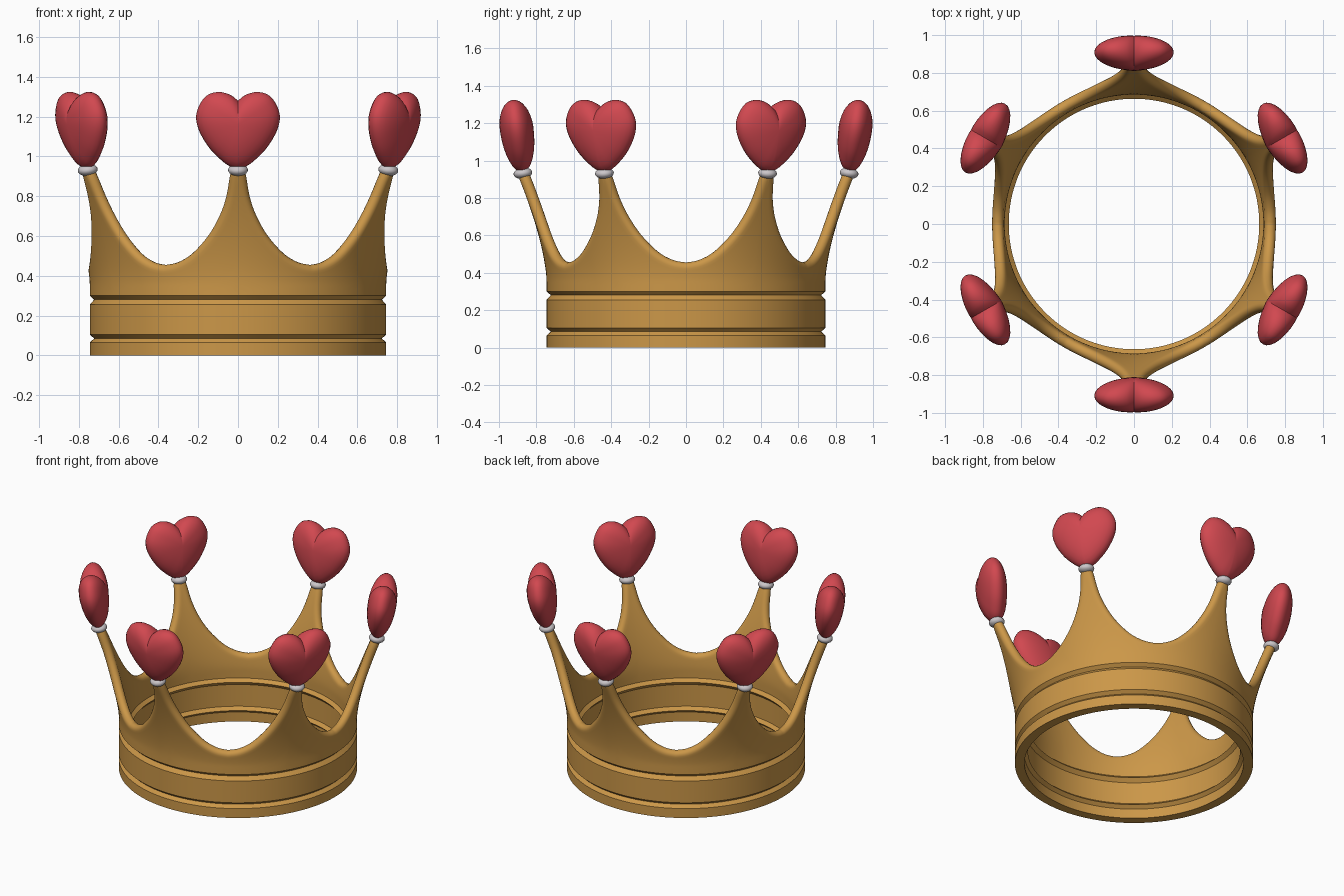
import bpy, bmesh
from math import sin, cos, pi, radians
from mathutils import Matrix, Vector

cube = bpy.data.objects.get("Cube")
if cube:
    bpy.data.objects.remove(cube, do_unlink=True)


def material(name, rgb, rough=0.5):
    m = bpy.data.materials.new(name)
    m.use_nodes = True
    m.diffuse_color = (*rgb, 1)
    bsdf = m.node_tree.nodes["Principled BSDF"]
    bsdf.inputs["Base Color"].default_value = (*rgb, 1)
    bsdf.inputs["Roughness"].default_value = rough
    return m


gold = material("gold", (0.60, 0.31, 0.065))
red = material("heart_red", (0.64, 0.065, 0.08))
silver = material("silver", (0.60, 0.57, 0.59))


def smooth_curve(points, steps):
    """Catmull-Rom curve through 2D points."""
    pts = [Vector(p) for p in points]
    pts = [pts[0]] + pts + [pts[-1]]
    out = []
    for a, b, c, d in zip(pts, pts[1:], pts[2:], pts[3:]):
        for i in range(steps):
            t = i / steps
            out.append(0.5 * (2 * b + (c - a) * t + (2 * a - 5 * b + 4 * c - d) * t ** 2
                              + (3 * b - a - 3 * c + d) * t ** 3))
    return out + [pts[-1]]


def skin(bm, loops, close_rows):
    """Join equal-length closed loops of points with quads."""
    rows = [[bm.verts.new(p) for p in loop] for loop in loops]
    pairs = list(zip(rows, rows[1:])) + ([(rows[-1], rows[0])] if close_rows else [])
    for a, b in pairs:
        for i in range(len(a)):
            j = (i + 1) % len(a)
            bm.faces.new((a[i], a[j], b[j], b[i]))
    return rows


def finish_mesh(bm, name, mat):
    bmesh.ops.recalc_face_normals(bm, faces=bm.faces)
    me = bpy.data.meshes.new(name)
    bm.to_mesh(me)
    bm.free()
    me.materials.append(mat)
    return me


def add_object(name, me, matrix=Matrix()):
    ob = bpy.data.objects.new(name, me)
    bpy.context.collection.objects.link(ob)
    ob.matrix_world = matrix
    bpy.ops.object.select_all(action='DESELECT')
    ob.select_set(True)
    bpy.context.view_layer.objects.active = ob
    bpy.ops.object.shade_smooth_by_angle(angle=radians(35))
    return ob


# Crown body: flared wall with grooved band and rounded scalloped rim
HALF = 0.03
POINTS = 6


def wall_radius(z):
    return 0.715 + 0.36 * max(z - 0.36, 0) ** 1.5


def wall_normal(theta, z):
    slope = 0.54 * max(z - 0.36, 0) ** 0.5
    return Vector((cos(theta), sin(theta), -slope)).normalized()


def on_wall(theta, z, inset=0):
    r = wall_radius(z) - inset
    return Vector((r * cos(theta), r * sin(theta), z))


# rim from a point to the next valley: degrees, height
half_rim = smooth_curve([(0, 0.93), (0.7, 0.9), (2.1, 0.79), (4.75, 0.69),
                         (9.5, 0.585), (16.6, 0.49), (23.7, 0.44), (30, 0.425)], 4)
full_rim = half_rim + [Vector((60 - p.x, p.y)) for p in half_rim[-2:0:-1]]
columns = [(radians(p.x + 60 * k - 90), p.y) for k in range(POINTS) for p in full_rim]

# band profile: height, groove depth
band = [(0, 0), (0.065, 0), (0.085, 0.022), (0.105, 0),
        (0.255, 0), (0.28, 0.022), (0.30, 0)]
ROWS, ARC = 10, 8
rim = [on_wall(*c) for c in columns]
loops = []
for i, (theta, top) in enumerate(columns):
    tangent = (rim[(i + 1) % len(rim)] - rim[i - 1]).normalized()
    n = wall_normal(theta, top)
    up = n.cross(tangent).normalized()
    centre = [(on_wall(theta, z, d), wall_normal(theta, z)) for z, d in band]
    for k in range(1, ROWS):
        z = 0.30 + (top - 0.30) * k / ROWS
        centre.append((on_wall(theta, z), wall_normal(theta, z)))
    outer = [p + m * HALF for p, m in centre]
    inner = [p - m * HALF for p, m in reversed(centre)]
    arc = [rim[i] + HALF * (cos(a) * n + sin(a) * up)
           for a in (pi * k / ARC for k in range(ARC + 1))]
    loops.append(outer + arc + inner)
bm = bmesh.new()
skin(bm, loops, True)
add_object("crown_body", finish_mesh(bm, "crown_body", gold))

# Puffy heart: outline shrunk towards its centre while it bulges
half_heart = smooth_curve([(0, 0.345), (0.04, 0.376), (0.1, 0.39), (0.16, 0.37),
                           (0.2, 0.31), (0.21, 0.25), (0.19, 0.18), (0.14, 0.1),
                           (0.08, 0.04), (0.04, 0.012), (0, 0)], 3)
outline = half_heart + [Vector((-p.x, p.y)) for p in half_heart[-2:0:-1]]
middle = Vector((0, 0.235))
THICK, LAYERS = 0.09, 16
loops = []
for k in range(1, LAYERS):
    a = pi * k / LAYERS - pi / 2
    ring = [middle + (p - middle) * cos(a) for p in outline]
    loops.append([(p.x, THICK * sin(a), p.y) for p in ring])
bm = bmesh.new()
rows = skin(bm, loops, False)
for row, side in ((rows[0], -1), (rows[-1], 1)):
    pole = bm.verts.new((0, side * THICK, middle.y))
    for i in range(len(row)):
        bm.faces.new((row[i - 1], row[i], pole))
heart = finish_mesh(bm, "heart", red)

# Collar bead under each heart
bm = bmesh.new()
bmesh.ops.create_uvsphere(bm, u_segments=24, v_segments=12, radius=1)
bmesh.ops.scale(bm, vec=(0.05, 0.05, 0.03), verts=bm.verts)
collar = finish_mesh(bm, "collar", silver)

for k in range(POINTS):
    place = (Matrix.Rotation(k * pi / 3, 4, 'Z') @ Matrix.Translation((0, -0.872, 0.932))
             @ Matrix.Rotation(0.14, 4, 'X'))
    add_object(f"heart_{k + 1}", heart, place @ Matrix.Translation((0, 0, 0.006)))
    add_object(f"collar_{k + 1}", collar, place)
